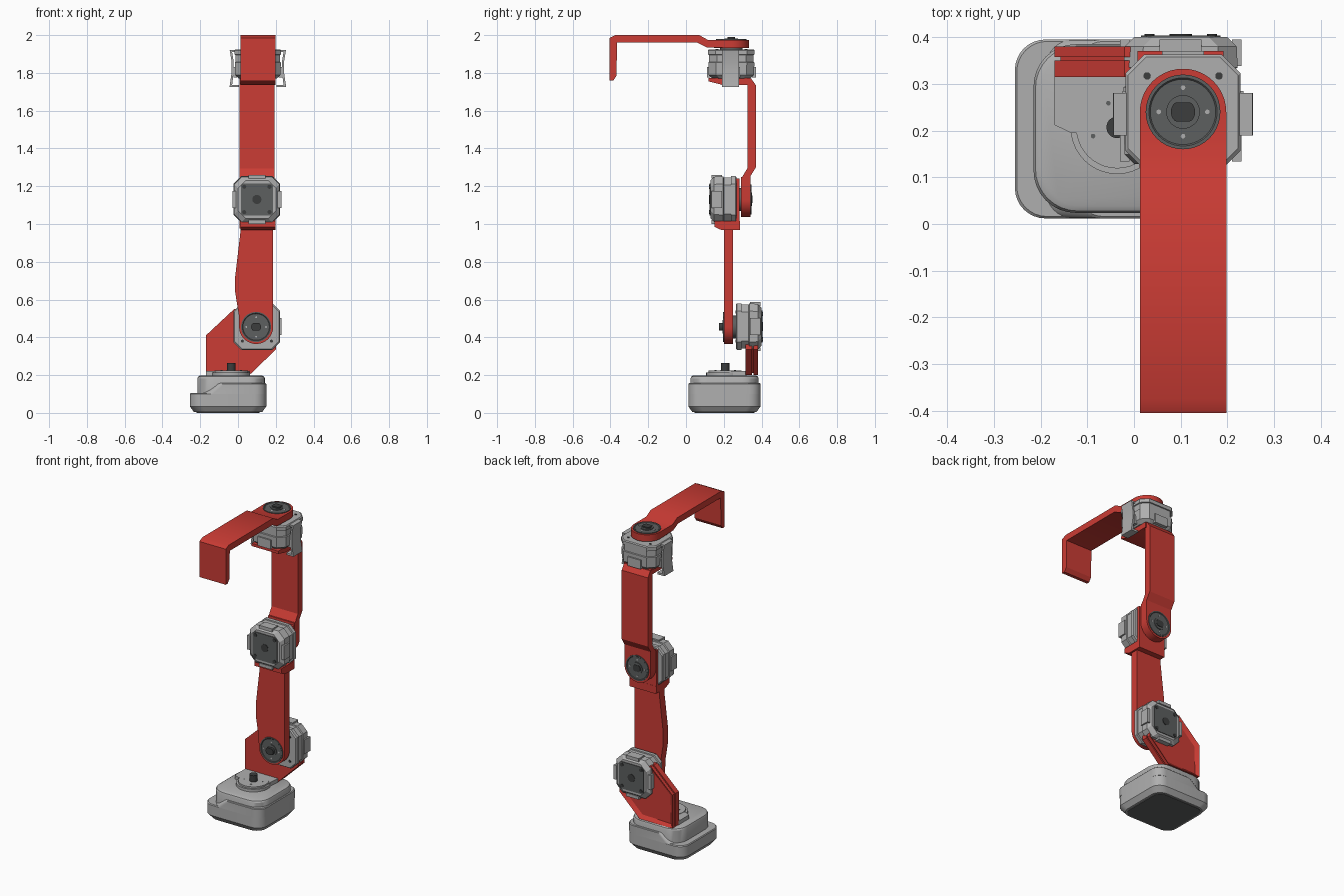
import bpy, bmesh, math
from mathutils import Matrix, Vector

cube = bpy.data.objects.get("Cube")
if cube:
    bpy.data.objects.remove(cube)


def material(name, rgb):
    m = bpy.data.materials.new(name)
    m.use_nodes = True
    m.diffuse_color = (*rgb, 1)
    m.node_tree.nodes["Principled BSDF"].inputs["Base Color"].default_value = (*rgb, 1)
    return m


RED = material("red plastic", (0.6, 0.045, 0.035))
GREY = material("light grey casing", (0.43, 0.43, 0.43))
DARK = material("dark grey metal", (0.11, 0.115, 0.115))
HOLE = material("charcoal", (0.045, 0.047, 0.047))


# ---- helpers ----
def finish(bm, name, mat, M=Matrix()):
    bmesh.ops.recalc_face_normals(bm, faces=bm.faces)
    bm.transform(M)
    for f in bm.faces:
        f.smooth = True
    for e in bm.edges:
        e.smooth = e.calc_face_angle(0) < math.radians(30)
    me = bpy.data.meshes.new(name)
    bm.to_mesh(me)
    bm.free()
    me.materials.append(mat)
    ob = bpy.data.objects.new(name, me)
    bpy.context.collection.objects.link(ob)
    return ob


def loft(name, rings, mat, M=Matrix(), recess=None):
    """Skin stacked rings of equal point count and cap both ends."""
    bm = bmesh.new()
    vs = [[bm.verts.new(p) for p in ring] for ring in rings]
    n = len(vs[0])
    for a, b in zip(vs, vs[1:]):
        for i in range(n):
            j = (i + 1) % n
            bm.faces.new((a[i], a[j], b[j], b[i]))
    bm.faces.new(vs[0])
    end = bm.faces.new(vs[-1])
    if recess:
        bmesh.ops.recalc_face_normals(bm, faces=bm.faces)
        bmesh.ops.inset_region(bm, faces=[end], thickness=recess[0])
        bmesh.ops.translate(bm, verts=end.verts, vec=-end.normal * recess[1])
    return finish(bm, name, mat, M)


PLACE = {"x": lambda u, v, w: (w, u, v), "y": lambda u, v, w: (u, w, v),
         "z": lambda u, v, w: (u, v, w)}


def prism(name, outline, axis, lo, hi, mat, M=Matrix(), recess=None):
    rings = [[PLACE[axis](u, v, w) for u, v in outline] for w in (lo, hi)]
    return loft(name, rings, mat, M, recess)


def arc(cx, cy, r, a0, a1, n=24):
    return [(cx + r * math.cos(math.radians(a0 + (a1 - a0) * i / n)),
             cy + r * math.sin(math.radians(a0 + (a1 - a0) * i / n))) for i in range(n + 1)]


def circle(cx, cy, r, n=40):
    return arc(cx, cy, r, 0, 360, n)[:-1]


def box(x0, y0, x1, y1):
    return [(x0, y0), (x1, y0), (x1, y1), (x0, y1)]


def rounded(x0, y0, x1, y1, r, z):
    pts = (arc(x1 - r, y1 - r, r, 0, 90, 8) + arc(x0 + r, y1 - r, r, 90, 180, 8)
           + arc(x0 + r, y0 + r, r, 180, 270, 8) + arc(x1 - r, y0 + r, r, 270, 360, 8))
    return [(x, y, z) for x, y in pts]


def octagon(h, c):
    k = h - c
    return [(h, -k), (h, k), (k, h), (-k, h), (-h, k), (-h, -k), (-k, -h), (k, -h)]


def lathe(name, profile, mat, M):
    return loft(name, [[(x, y, z) for x, y in circle(0, 0, r)] for r, z in profile], mat, M)


def frame(loc, angle):
    return Matrix.Translation(loc) @ Matrix.Rotation(math.radians(angle), 4, "X")


# ---- motors: local +z is the output side ----
def motor(name, loc, angle, d):
    M = frame(loc, angle)
    steps = [(0.1, -d), (0.12, -d + 0.02), (0.122, -0.07), (0.117, -0.067),
             (0.117, -0.03), (0.123, -0.028), (0.123, -0.006), (0.118, 0)]
    loft(name + "_casing", [[(x, y, z) for x, y in octagon(h, 0.04)] for h, z in steps], GREY, M)
    prism(name + "_rear_plate", octagon(0.085, 0.012), "z", -d - 0.004, -d + 0.01, DARK, M)
    prism(name + "_rear_hole", circle(0, 0, 0.024), "z", -d - 0.007, -d, HOLE, M)
    for i in range(4):
        R = M @ Matrix.Rotation(math.pi / 2 * i, 4, "Z")
        prism(name + "_side_tab", box(0.11, -0.045, 0.13, 0.045), "z", -d + 0.005, -d + 0.062, GREY, R)
        prism(name + "_rear_screw", circle(0.067, 0.067, 0.011, 12), "z", -d - 0.007, -d, HOLE, R)
        prism(name + "_front_screw", circle(0.077, 0.077, 0.008, 12), "z", -0.01, 0.002, HOLE, R)


motor("shoulder_motor", (0.1, 0.265, 0.457), 90, 0.135)
motor("elbow_motor", (0.1, 0.267, 1.13), -90, 0.138)
motor("wrist_motor", (0.105, 0.24, 1.925), 0, 0.155)


# ---- output hubs ----
def hub(name, loc, angle, shaft):
    M = frame(loc, angle)
    lathe(name + "_hub", [(0.08, -0.02), (0.08, 0.005), (0.073, 0.005), (0.07, 0.002),
                          (0.036, 0.002), (0.036, 0.007), (0.029, 0.007)], DARK, M)
    flat = [(x, max(-0.02, min(0.02, y))) for x, y in circle(0, 0, 0.026)]
    prism(name + "_shaft", flat, "z", 0, shaft, HOLE, M)
    for x, y in ((1, 0), (-1, 0), (0, 1), (0, -1)):
        prism(name + "_bolt_hole", circle(x * 0.052, y * 0.052, 0.005, 12), "z", 0, 0.004, GREY, M)


hub("shoulder", (0.096, 0.2, 0.455), 90, 0.024)
hub("elbow", (0.1, 0.342, 1.13), -90, 0.01)
hub("wrist", (0.105, 0.24, 1.975), 0, 0.016)

# ---- base ----
loft("base_shell", [rounded(-0.255 + s, 0.012 + s, 0.15 - s, 0.395 - s, 0.065, z)
                    for s, z in ((0.022, 0.004), (0.012, 0.018), (0, 0.035), (0, 0.1), (0.004, 0.105))], GREY)
loft("base_raised_shell", [rounded(x, 0.012 + s, 0.15 - s, 0.395 - s, 0.06, z)
                           for x, s, z in ((-0.195, 0, 0.1), (-0.13, 0, 0.153), (-0.125, 0.004, 0.157))], GREY)
loft("base_body", [rounded(-0.215 + s, 0.024 + s, 0.142 - s, 0.385 - s, 0.09, z)
                   for s, z in ((0, 0.08), (0, 0.183), (0.004, 0.192), (0.014, 0.198))], GREY)
loft("base_bottom_plate", [rounded(-0.22, 0.045, 0.115, 0.362, 0.05, z) for z in (0, 0.008)], DARK)
TURN = (-0.036, 0.207)
prism("turntable", circle(*TURN, 0.1), "z", 0.19, 0.215, GREY)
prism("turntable_cap", circle(*TURN, 0.088), "z", 0.2, 0.225, GREY)
prism("bracket_foot", [(-0.17, 0.32), (-0.17, 0.212), (-0.135, 0.195), (0.05, 0.195), (0.06, 0.32)],
      "z", 0.19, 0.222, GREY)
prism("base_shaft", circle(*TURN, 0.023), "z", 0.22, 0.265, HOLE)
for k in range(4):
    a = math.radians(20 + 90 * k)
    prism("turntable_hole", circle(TURN[0] + 0.055 * math.cos(a), TURN[1] + 0.055 * math.sin(a), 0.005, 12),
          "z", 0.22, 0.227, DARK)

# ---- shoulder bracket: two plates with a slit, recessed at the back ----
plate = [(-0.17, 0.2), (0.06, 0.2), (0.2, 0.335), (0.2, 0.45), (0.1, 0.55), (-0.02, 0.55), (-0.17, 0.41)]
core = [(0.015 + (x - 0.015) * 0.93, 0.375 + (z - 0.375) * 0.93) for x, z in plate]
prism("shoulder_bracket_front", plate, "y", 0.315, 0.35, RED)
prism("shoulder_bracket_core", core, "y", 0.34, 0.36, RED)
prism("shoulder_bracket_rim", plate, "y", 0.358, 0.38, RED, recess=(0.026, 0.016))

# ---- upper arm ----
prism("upper_arm", arc(0.096, 0.455, 0.09, 180, 360)
      + [(0.186, 1.0), (0.012, 1.0), (0.012, 0.95), (-0.015, 0.72), (-0.015, 0.64), (0.004, 0.52)],
      "y", 0.2, 0.25, RED)
prism("shoulder_spacer", circle(0.096, 0.455, 0.06), "y", 0.24, 0.27, DARK)
prism("elbow_cradle", [(0.15, 1.015), (0.15, 0.985), (0.19, 0.967), (0.285, 0.967), (0.285, 1.015)],
      "x", 0.012, 0.198, RED)
prism("elbow_mount_plate", box(0.008, 0.975, 0.198, 1.24), "y", 0.264, 0.284, RED)

# ---- forearm ----
prism("forearm_lower_end", arc(0.1, 1.13, 0.092, 180, 360) + [(0.192, 1.25), (0.008, 1.25)],
      "y", 0.29, 0.342, RED)
prism("elbow_spacer", circle(0.1, 1.13, 0.06), "y", 0.28, 0.295, DARK)
prism("forearm", [(0.295, 1.225), (0.342, 1.225), (0.342, 1.255), (0.37, 1.3), (0.37, 1.735),
                  (0.345, 1.77), (0.3, 1.77), (0.325, 1.74), (0.325, 1.295), (0.295, 1.245)],
      "x", 0.008, 0.192, RED)
prism("wrist_cradle", [(0.12, 1.772), (0.12, 1.755), (0.19, 1.737), (0.34, 1.737), (0.34, 1.772)],
      "x", 0.012, 0.198, RED)

# ---- wrist side clips ----
outer = [(0.1, 1.725), (0.15, 1.725), (0.139, 1.8), (0.139, 1.86), (0.149, 1.921), (0.1, 1.921)]
inner = [(0.1, 1.91), (0.136, 1.91), (0.128, 1.86), (0.128, 1.8), (0.136, 1.737), (0.1, 1.737)]
for side in (-1, 1):
    prism("wrist_clip", [(0.105 + side * x, z) for x, z in outer + inner], "y", 0.19, 0.28, GREY)

# ---- hooked tool arm ----
prism("tool_arm", [(-0.405, 1.76), (-0.405, 1.985), (-0.375, 2.0), (0.07, 2.0), (0.115, 1.975),
                   (0.24, 1.975), (0.24, 1.932), (0.11, 1.935), (0.06, 1.96), (-0.365, 1.96),
                   (-0.368, 1.785), (-0.385, 1.76)], "x", 0.013, 0.198, RED)
prism("tool_arm_end", circle(0.105, 0.24, 0.0925), "z", 1.932, 1.975, RED)
prism("wrist_spacer", circle(0.105, 0.24, 0.06), "z", 1.92, 1.935, DARK)
